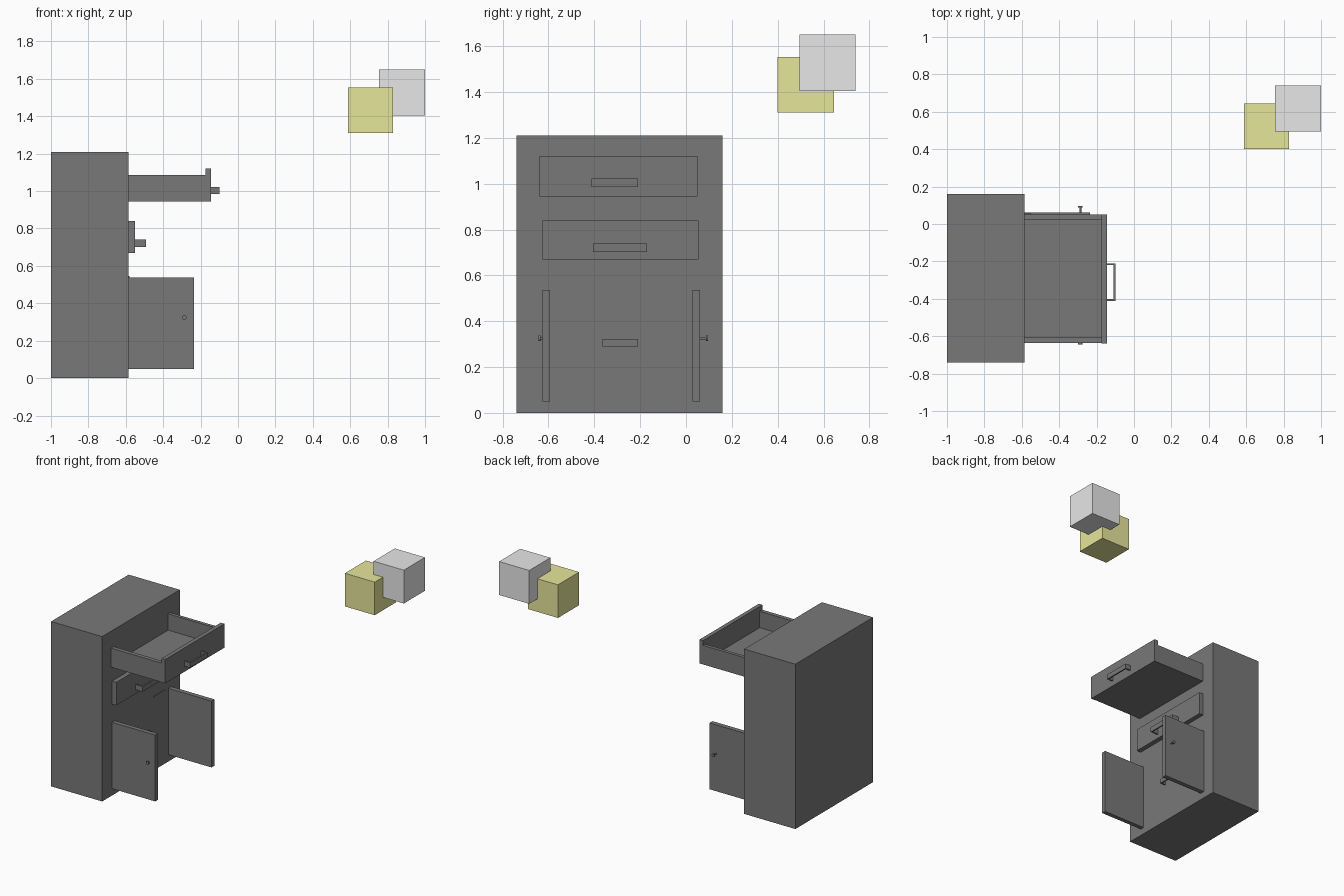
import bpy
import bmesh
from mathutils import Vector, Matrix

cube = bpy.data.objects.get("Cube")
if cube:
    bpy.data.objects.remove(cube, do_unlink=True)


def material(name, colour):
    mat = bpy.data.materials.new(name)
    mat.use_nodes = True
    mat.diffuse_color = colour
    mat.node_tree.nodes["Principled BSDF"].inputs["Base Color"].default_value = colour
    return mat


dark = material("dark grey", (0.19, 0.19, 0.19, 1))
yellow = material("pale yellow", (0.8, 0.79, 0.33, 1))
grey = material("light grey", (0.8, 0.8, 0.8, 1))


def finish(name, bm, mat):
    mesh = bpy.data.meshes.new(name)
    bm.to_mesh(mesh)
    bm.free()
    mesh.materials.append(mat)
    obj = bpy.data.objects.new(name, mesh)
    bpy.context.collection.objects.link(obj)
    return obj


def add_box(bm, x, y, z):
    lo, hi = Vector((x[0], y[0], z[0])), Vector((x[1], y[1], z[1]))
    scale = Matrix.Diagonal((hi - lo).to_4d())
    bmesh.ops.create_cube(bm, size=1, matrix=Matrix.Translation((lo + hi) / 2) @ scale)


def box(name, x, y, z, mat=dark):
    bm = bmesh.new()
    add_box(bm, x, y, z)
    return finish(name, bm, mat)


def handle(name, x, y, z, t=0.01):
    """Bracket pull: two posts and a bar standing off the surface."""
    bm = bmesh.new()
    add_box(bm, (x[1] - t, x[1]), y, z)
    add_box(bm, (x[0], x[1] - t), (y[0], y[0] + t), z)
    add_box(bm, (x[0], x[1] - t), (y[1] - t, y[1]), z)
    return finish(name, bm, dark)


def knob(name, y, length):
    """Stem and round head pointing along y."""
    bm = bmesh.new()
    turn = Matrix.Rotation(1.5708, 4, "X")
    sign = 1 if length > 0 else -1
    head = sign * 0.008
    for start, end, radius in ((0, length - head, 0.005), (length - head, length, 0.012)):
        place = Matrix.Translation((-0.287, y + (start + end) / 2, 0.325)) @ turn
        bmesh.ops.create_cone(bm, cap_ends=True, segments=12, radius1=radius,
                              radius2=radius, depth=abs(end - start), matrix=place)
    return finish(name, bm, dark)


# Cabinet body
face = -0.585
box("cabinet", (-1, face), (-0.74, 0.16), (0, 1.21))

# Open top drawer
box("drawer_floor", (face, -0.175), (-0.605, 0.025), (0.945, 0.965))
box("drawer_right_side", (face, -0.175), (-0.635, -0.605), (0.945, 1.085))
box("drawer_left_side", (face, -0.175), (0.025, 0.05), (0.945, 1.085))
box("drawer_front", (-0.175, -0.145), (-0.638, 0.05), (0.945, 1.12))
handle("drawer_handle", (-0.145, -0.1), (-0.412, -0.21), (0.985, 1.022))

# Closed middle drawer
box("middle_drawer_front", (face, -0.55), (-0.625, 0.055), (0.67, 0.84))
handle("middle_drawer_handle", (-0.55, -0.492), (-0.405, -0.17), (0.702, 0.74))

# Lower handle and small ledge on the cabinet face
handle("lower_handle", (face, -0.545), (-0.365, -0.21), (0.29, 0.322))
box("ledge", (face, -0.58), (-0.14, -0.01), (0.535, 0.545))

# Open doors with knobs
for name, y in (("right_door", (-0.625, -0.593)), ("left_door", (0.028, 0.062))):
    box(name, (face, -0.235), y, (0.05, 0.537))
knob("right_door_knob", -0.625, -0.018)
knob("left_door_knob", 0.062, 0.034)

# Two floating cubes
box("yellow_cube", (0.588, 0.83), (0.4, 0.645), (1.31, 1.553), yellow)
box("grey_cube", (0.755, 1), (0.495, 0.74), (1.405, 1.65), grey)
